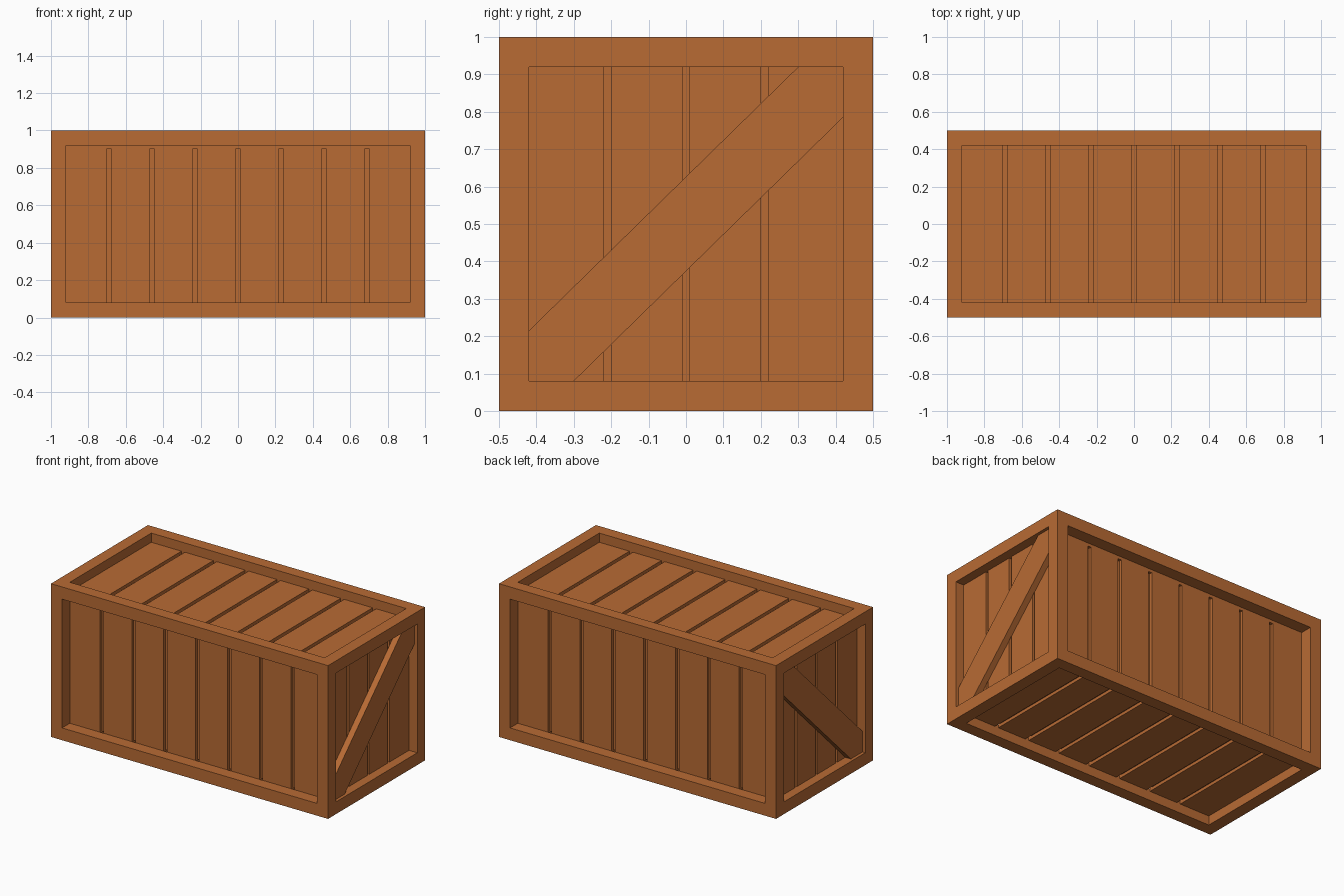
import bpy, bmesh

if "Cube" in bpy.data.objects:
    bpy.data.objects.remove(bpy.data.objects["Cube"])

wood = bpy.data.materials.new("wood")
wood.diffuse_color = (0.48, 0.145, 0.034, 1)
wood.use_nodes = True
wood.node_tree.nodes["Principled BSDF"].inputs["Base Color"].default_value = wood.diffuse_color


def finish(name, bm):
    bmesh.ops.recalc_face_normals(bm, faces=bm.faces)
    me = bpy.data.meshes.new(name)
    bm.to_mesh(me)
    bm.free()
    me.materials.append(wood)
    ob = bpy.data.objects.new(name, me)
    bpy.context.collection.objects.link(ob)
    return ob


def boxes(name, ranges):
    """One object from boxes given as ((x0, x1), (y0, y1), (z0, z1))."""
    bm = bmesh.new()
    for r in ranges:
        for v in bmesh.ops.create_cube(bm, size=1)["verts"]:
            v.co = [r[i][0] if v.co[i] < 0 else r[i][1] for i in range(3)]
    return finish(name, bm)


def slots(half, count, gap):
    """Evenly spaced plank spans across -half..half with gaps between."""
    pitch = 2 * half / count
    return [(-half + i * pitch + (gap / 2 if i else 0),
             -half + (i + 1) * pitch - (gap / 2 if i < count - 1 else 0))
            for i in range(count)]


def both(a, b):
    return [(-b, -a), (a, b)]


X, Y, Z = (-0.92, 0.92), (-0.42, 0.42), (0.08, 0.92)
bars_x, bars_y, bars_z = both(0.92, 1), both(0.42, 0.5), [(0, 0.08), (0.92, 1)]

# outer frame: long rails, short rails and corner posts
boxes("long_rails", [((-1, 1), y, z) for y in bars_y for z in bars_z])
boxes("short_rails", [(x, Y, z) for x in bars_x for z in bars_z])
boxes("corner_posts", [(x, y, Z) for x in bars_x for y in bars_y])

# backing seen at the bottom of the plank gaps
boxes("inner_box", [(X, (-0.40, 0.40), Z)])
boxes("lid_edges", [(X, y, (0.90, 0.92)) for y in both(0.40, 0.42)])

# planks on all six sides
long_slots, end_slots = slots(0.92, 8, 0.025), slots(0.42, 4, 0.02)
front, back = both(0.40, 0.42)
left, right = both(0.92, 0.94)
boxes("front_planks", [(s, front, (0.08, 0.90)) for s in long_slots])
boxes("back_planks", [(s, back, (0.08, 0.90)) for s in long_slots])
boxes("top_planks", [(s, Y, (0.92, 0.94)) for s in long_slots])
boxes("bottom_planks", [(s, Y, (0.06, 0.08)) for s in long_slots])
boxes("left_planks", [(left, s, Z) for s in end_slots])
boxes("right_planks", [(right, s, Z) for s in end_slots])

# diagonal braces on both ends
profile = [(-0.42, 0.08), (-0.30, 0.08), (0.42, 0.785),
           (0.42, 0.92), (0.30, 0.92), (-0.42, 0.215)]
for name, side in (("left_brace", -1), ("right_brace", 1)):
    bm = bmesh.new()
    face = bm.faces.new([bm.verts.new((side * 0.94, y, z)) for y, z in profile])
    ext = bmesh.ops.extrude_face_region(bm, geom=[face], use_keep_orig=True)
    for v in ext["geom"]:
        if isinstance(v, bmesh.types.BMVert):
            v.co.x = side * 0.98
    finish(name, bm)
